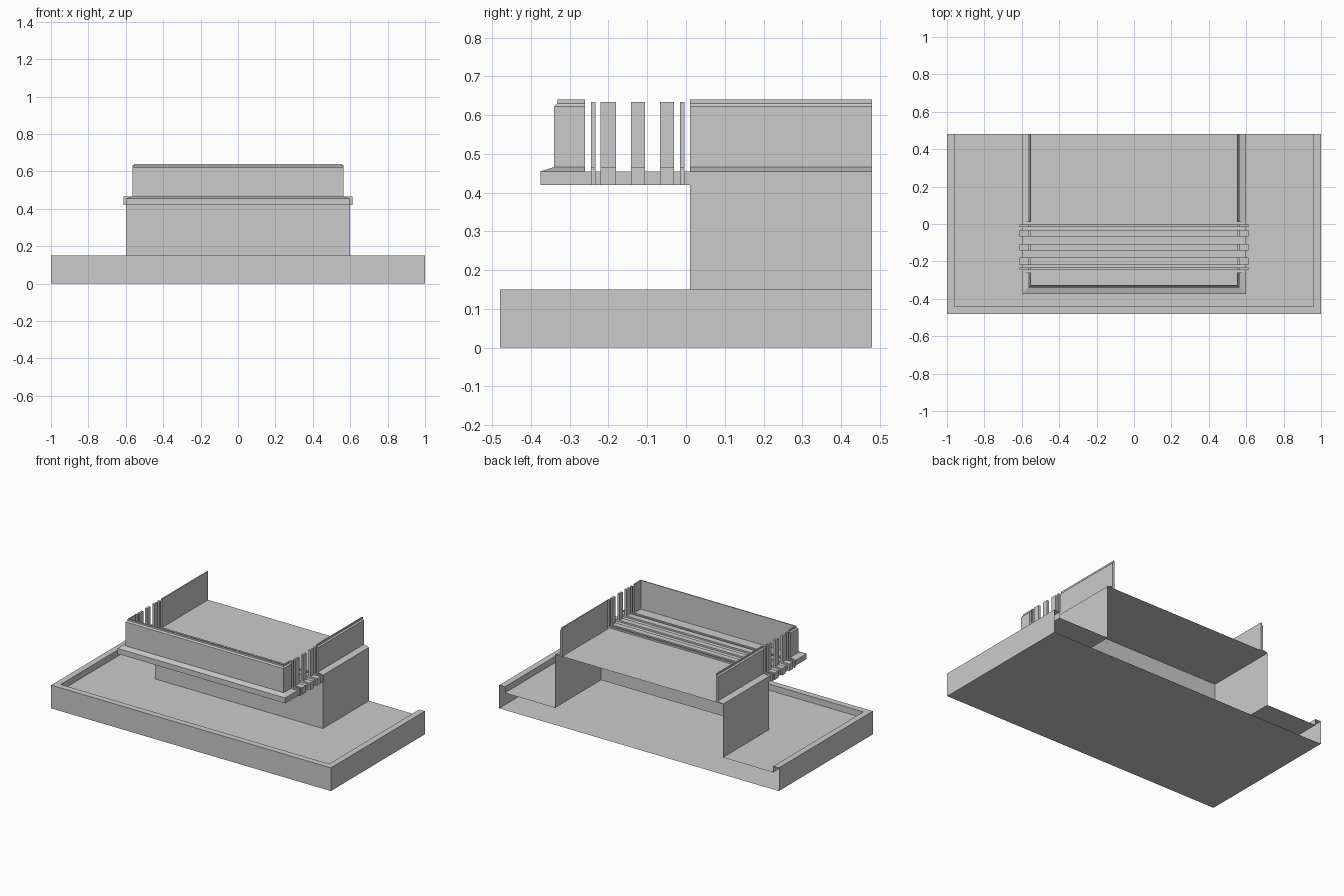
import bpy, bmesh

if "Cube" in bpy.data.objects:
    bpy.data.objects.remove(bpy.data.objects["Cube"])

BACK = 0.48


def finish(name, bm, closed=True):
    if closed:
        bmesh.ops.recalc_face_normals(bm, faces=bm.faces)
    mesh = bpy.data.meshes.new(name)
    bm.to_mesh(mesh)
    bm.free()
    obj = bpy.data.objects.new(name, mesh)
    bpy.context.collection.objects.link(obj)
    return obj


def u_sweep(name, rings, back, caps=False, loop=False):
    """Join U-shaped rings (half width, front y, z) that run round three sides."""
    bm = bmesh.new()
    rows = [[bm.verts.new(p) for p in
             ((-w, back, z), (-w, f, z), (w, f, z), (w, back, z))]
            for w, f, z in rings]
    pairs = list(zip(rows, rows[1:]))
    if loop:
        pairs.append((rows[-1], rows[0]))
    for a, b in pairs:
        for i in range(3):
            bm.faces.new((a[i], a[i + 1], b[i + 1], b[i]))
    if caps:
        bm.faces.new(rows[0][::-1])
        bm.faces.new(rows[-1])
    if loop:
        bm.faces.new([r[0] for r in rows])
        bm.faces.new([r[3] for r in rows[::-1]])
    return finish(name, bm, not caps)


def extrude_y(name, profile, y0, y1):
    """Extrude an x-z outline along y."""
    bm = bmesh.new()
    face = bm.faces.new([bm.verts.new((x, y0, z)) for x, z in profile])
    out = bmesh.ops.extrude_face_region(bm, geom=[face])
    bmesh.ops.translate(bm, vec=(0, y1 - y0, 0),
                        verts=[g for g in out['geom']
                               if isinstance(g, bmesh.types.BMVert)])
    return finish(name, bm)


def mirror_x(obj):
    obj.modifiers.new("mirror", 'MIRROR')


# Rimmed base and hollow block, one shell left open at the back
u_sweep("base_and_block", [
    (1.0, -0.48, 0.0), (1.0, -0.48, 0.15), (0.96, -0.44, 0.15),
    (0.96, -0.44, 0.11), (0.6, 0.01, 0.11), (0.6, 0.01, 0.455)],
    BACK, caps=True)

# Shared parapet outline: sloped foot, upright wall, chamfered top
parapet = [(0.6, 0.455), (0.565, 0.466), (0.565, 0.622), (0.557, 0.63),
           (0.557, 0.64), (0.55, 0.64), (0.55, 0.455)]

# Side parapets on the block
mirror_x(extrude_y("side_parapet", parapet, 0.01, BACK))

# Front parapet wrapping round the overhang
u_sweep("front_parapet", [(w, 0.225 - w, z) for w, z in parapet],
        -0.26, loop=True)

# Overhanging deck
extrude_y("deck", [(-0.6, 0.42), (0.6, 0.42), (0.6, 0.455), (-0.6, 0.455)],
          -0.375, 0.01)

# Row of U-shaped ribs across the deck
half = [(0.613, 0.42), (0.613, 0.465), (0.565, 0.465), (0.565, 0.634),
        (0.55, 0.634), (0.55, 0.465)]
rib = half + [(-x, z) for x, z in reversed(half)]
for i, (y0, y1) in enumerate([(-0.245, -0.233), (-0.22, -0.18),
                              (-0.142, -0.106), (-0.067, -0.031),
                              (-0.016, -0.004)]):
    extrude_y(f"rib_{i + 1}", rib, y0, y1)
